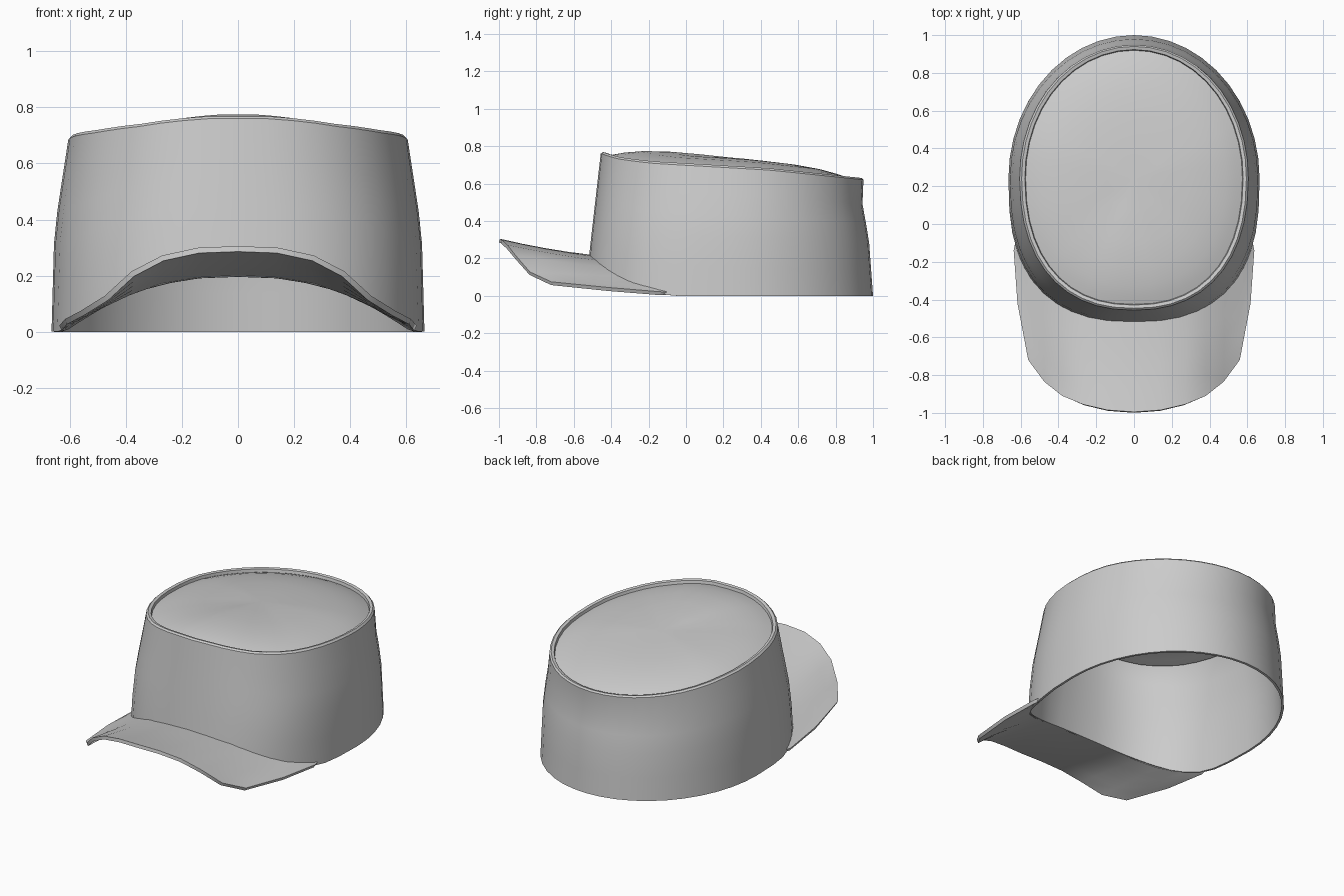
import bpy, bmesh, math

if "Cube" in bpy.data.objects:
    bpy.data.objects.remove(bpy.data.objects["Cube"])

SEG = 44


def lerp_table(table, v):
    if v <= table[0][0]:
        return table[0][1]
    for (a, fa), (b, fb) in zip(table, table[1:]):
        if v <= b:
            return fa + (fb - fa) * (v - a) / (b - a)
    return table[-1][1]


# Crown profiles: half width, front and back against height
SIDE = [(0, .665), (.36, .655), (.70, .603), (.77, .594)]
FRONT = [(0, -.52), (.2, -.52), (.77, -.455)]
BACK = [(0, 1.0), (.3, .978), (.5, .942), (.64, .95)]
# Bottom and top edge heights against depth
HEM = [(-.52, .197), (-.49, .17), (-.44, .135), (-.33, .07), (-.2, .02), (-.1, 0)]
RIM = [(-.455, .768), (-.43, .758), (-.36, .74), (-.2, .72), (.2, .697), (.45, .682), (.95, .63)]
MID = .24


def outline(angle, z, inset=0.0):
    """Egg-shaped outline of the crown at height z."""
    c, s = math.cos(angle), math.sin(angle)
    n = 2.0 if s > 0 else 2.6 - .3 * min(1, z / .7)
    half = (lerp_table(BACK, z) - MID) if s > 0 else (MID - lerp_table(FRONT, z))
    x = math.copysign(abs(c) ** (2 / n), c) * (lerp_table(SIDE, z) - inset)
    y = MID + math.copysign(abs(s) ** (2 / n), s) * (half - inset)
    return x, y


def make_object(name, rows, closed, thickness, cap=None):
    bm = bmesh.new()
    grid = [[bm.verts.new(p) for p in row] for row in rows]
    count = len(rows[0])
    for a, b in zip(grid, grid[1:]):
        for i in range(count if closed else count - 1):
            j = (i + 1) % count
            bm.faces.new((a[i], a[j], b[j], b[i]))
    if cap:
        tip = bm.verts.new(cap)
        for i in range(count):
            bm.faces.new((grid[-1][i], grid[-1][(i + 1) % count], tip))
    bmesh.ops.recalc_face_normals(bm, faces=bm.faces)
    if sum(f.normal.z * f.calc_area() for f in bm.faces) < 0:
        bmesh.ops.reverse_faces(bm, faces=bm.faces)
    mesh = bpy.data.meshes.new(name)
    bm.to_mesh(mesh)
    bm.free()
    ob = bpy.data.objects.new(name, mesh)
    bpy.context.collection.objects.link(ob)
    mod = ob.modifiers.new("thickness", 'SOLIDIFY')
    mod.thickness, mod.offset = thickness, -1
    bpy.ops.object.select_all(action='DESELECT')
    ob.select_set(True)
    bpy.context.view_layer.objects.active = ob
    bpy.ops.object.modifier_apply(modifier=mod.name)
    bpy.ops.object.shade_smooth_by_angle(angle=math.radians(35))
    return ob


# Crown: side wall, raised rim and domed lid in one shell
angles = [-math.pi / 2 + 2 * math.pi * i / SEG for i in range(SEG)]
hem = [lerp_table(HEM, outline(a, 0)[1]) for a in angles]
rim = [lerp_table(RIM, outline(a, .7)[1]) for a in angles]
rows = []
for t in (0, .22, .45, .62, .78, .985):
    row = []
    for a, lo, hi in zip(angles, hem, rim):
        z = lo + (hi - lo) * t
        row.append((*outline(a, z), z))
    rows.append(row)
for inset, drop in ((.009, 0), (.026, .004), (.030, .022)):
    rows.append([(*outline(a, hi, inset), hi - drop) for a, hi in zip(angles, rim)])
edge = rows[-1]
for s in (.94, .85, .7, .5, .25):
    rows.append([(x * s, MID + (y - MID) * s,
                  z * s + .674 * (1 - s) + .065 * (1 - s ** 4)) for x, y, z in edge])
make_object("crown", rows, True, .014, cap=(0, MID, .739))

# Visor: (inner x, inner z, outer x, outer y, outer z) for one half, mirrored
half = [(0, .22, 0, -.995, .305), (.14, .213, .14, -.985, .300),
        (.28, .19, .27, -.955, .272), (.38, .155, .38, -.91, .215),
        (.48, .108, .475, -.835, .128), (.55, .07, .56, -.72, .075),
        (.60, .045, .617, -.42, .045), (.63, .022, .637, -.14, .022)]
pairs = [(-a, b, -c, d, e) for a, b, c, d, e in half[:0:-1]] + half
rows = []
for t in (0, .25, .5, .75, 1):
    row = []
    for ix, iz, ox, oy, oz in pairs:
        iy = MID - .752 * (1 - (abs(ix) / .665) ** 2.6) ** (1 / 2.6)
        sag = .03 * t * (1 - t) * (1 - abs(ix) / .665)
        row.append((ix + (ox - ix) * t, iy + (oy - iy) * t, iz + (oz - iz) * t - sag))
    rows.append(row)
make_object("visor", rows, False, .02)
